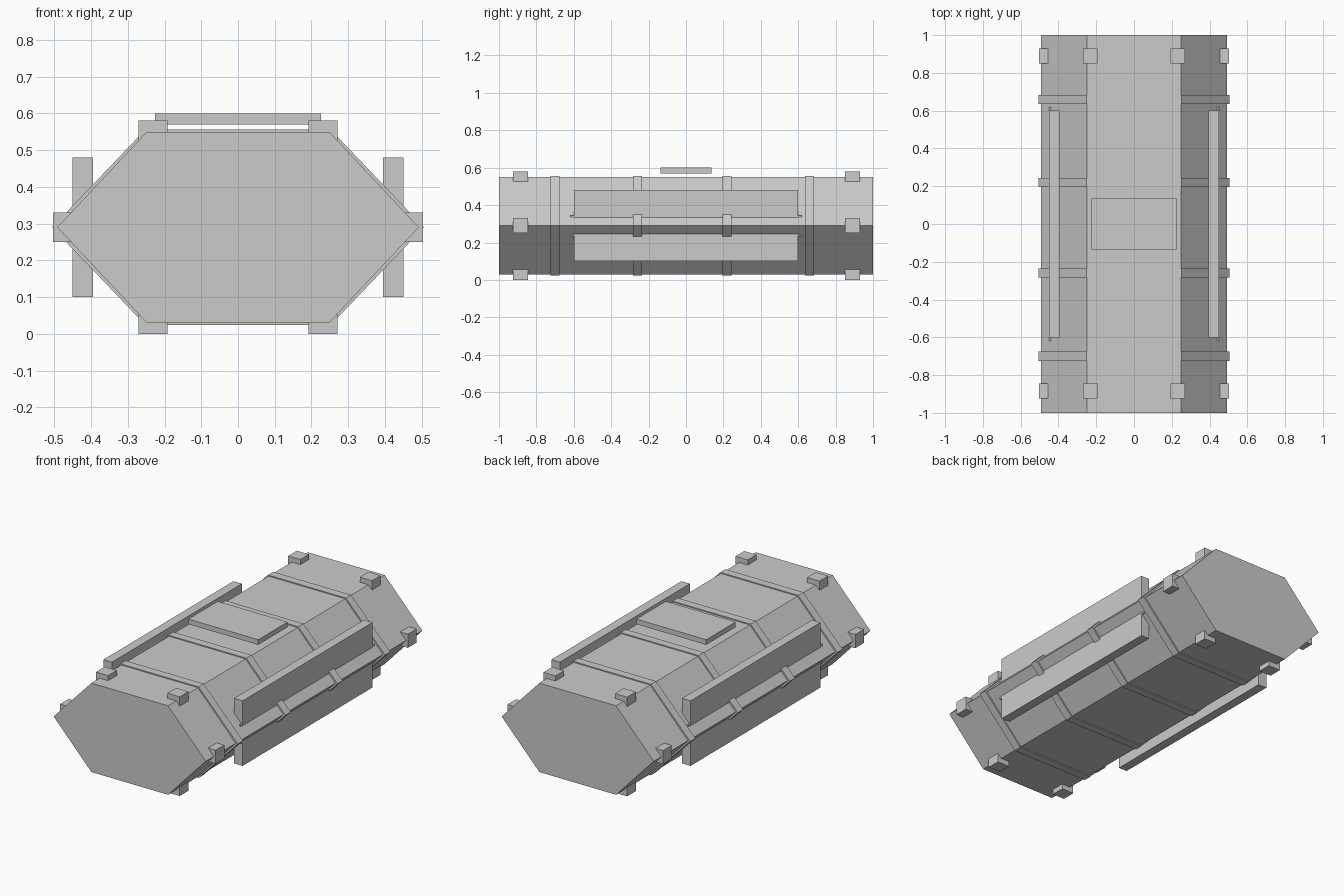
import bpy
import bmesh

cube = bpy.data.objects.get("Cube")
if cube:
    bpy.data.objects.remove(cube, do_unlink=True)

grey = bpy.data.materials.new("light grey metal")
grey.use_nodes = True
colour = (0.6, 0.6, 0.6, 1)
grey.diffuse_color = colour
grey.node_tree.nodes["Principled BSDF"].inputs["Base Color"].default_value = colour

MID_Z = 0.29


def add_object(name, bm):
    bmesh.ops.recalc_face_normals(bm, faces=bm.faces)
    mesh = bpy.data.meshes.new(name)
    bm.to_mesh(mesh)
    bm.free()
    mesh.materials.append(grey)
    obj = bpy.data.objects.new(name, mesh)
    bpy.context.collection.objects.link(obj)
    return obj


def box(name, x, y, z):
    """Box spanning the given (low, high) ranges."""
    bm = bmesh.new()
    bmesh.ops.create_cube(bm, size=1)
    for v in bm.verts:
        for i, (lo, hi) in enumerate((x, y, z)):
            v.co[i] = lo if v.co[i] < 0 else hi
    return add_object(name, bm)


def hex_prism(name, tip, flat, half_height, y0, y1):
    """Flat-topped six-sided prism running along y."""
    outline = [(tip, 0), (flat, half_height), (-flat, half_height),
               (-tip, 0), (-flat, -half_height), (flat, -half_height)]
    bm = bmesh.new()
    face = bm.faces.new([bm.verts.new((x, y0, MID_Z + z)) for x, z in outline])
    extruded = bmesh.ops.extrude_face_region(bm, geom=[face])
    verts = [g for g in extruded["geom"] if isinstance(g, bmesh.types.BMVert)]
    bmesh.ops.translate(bm, verts=verts, vec=(0, y1 - y0, 0))
    return add_object(name, bm)


# Main hull and its raised bands
hex_prism("hull", 0.492, 0.248, 0.26, -1, 1)
for i, y in enumerate((-0.70, -0.26, 0.22, 0.66)):
    hex_prism(f"band_{i + 1}", 0.506, 0.252, 0.266, y - 0.024, y + 0.024)

# Floating top plate
box("top_plate", (-0.226, 0.226), (-0.136, 0.136), (0.57, 0.60))

for side, s in (("left", 1), ("right", -1)):
    def span(a, b):
        return tuple(sorted((s * a, s * b)))

    # Long side panel with its mounting rail
    box(f"{side}_panel", span(0.395, 0.45), (-0.6, 0.6), (0.10, 0.48))
    box(f"{side}_rail", span(0.40, 0.449), (-0.62, 0.62), (0.235, 0.345))

    # Corner blocks near both ends
    for end, y in (("front", -0.885), ("back", 0.89)):
        depth = (y - 0.04, y + 0.04)
        box(f"{side}_{end}_top_block", span(0.192, 0.271), depth, (0.52, 0.58))
        box(f"{side}_{end}_foot", span(0.192, 0.271), depth, (0, 0.06))
        box(f"{side}_{end}_side_block", span(0.43, 0.503), depth, (0.25, 0.33))
